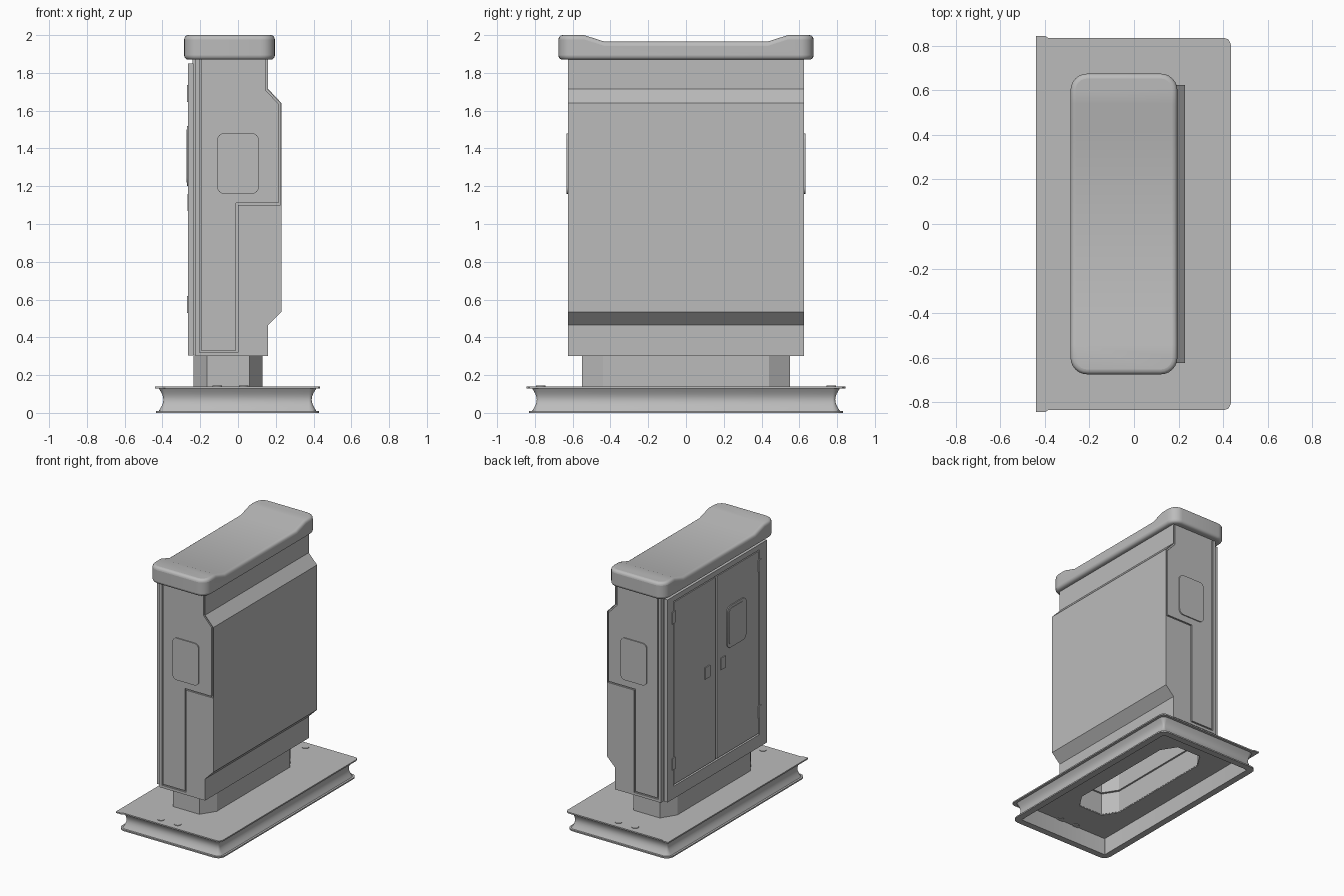
import bpy, bmesh, math
from mathutils import Vector

cube = bpy.data.objects.get("Cube")
if cube:
    bpy.data.objects.remove(cube)

grey = bpy.data.materials.new("plain grey")
grey.use_nodes = True
COLOUR = (0.5, 0.5, 0.5, 1)
grey.diffuse_color = COLOUR
grey.node_tree.nodes["Principled BSDF"].inputs["Base Color"].default_value = COLOUR


def finish(name, bm):
    bmesh.ops.recalc_face_normals(bm, faces=bm.faces)
    mesh = bpy.data.meshes.new(name)
    bm.to_mesh(mesh)
    bm.free()
    ob = bpy.data.objects.new(name, mesh)
    bpy.context.collection.objects.link(ob)
    mesh.materials.append(grey)
    return ob


def prism(name, outline, axis, lo, hi):
    """Extrude a 2D outline along an axis; the outline uses the other two axes in order."""
    def point(p, t):
        q = list(p)
        q.insert("xyz".index(axis), t)
        return Vector(q)
    bm = bmesh.new()
    face = bm.faces.new([bm.verts.new(point(p, lo)) for p in outline])
    top = bmesh.ops.extrude_face_region(bm, geom=[face])["geom"]
    shift = point((0, 0), hi - lo)
    bmesh.ops.translate(bm, vec=shift, verts=[v for v in top if isinstance(v, bmesh.types.BMVert)])
    return finish(name, bm)


def box(name, x, y, z):
    return prism(name, [(x[0], y[0]), (x[1], y[0]), (x[1], y[1]), (x[0], y[1])], "z", *z)


def rounded(a, b, r, steps=4):
    """Rounded rectangle outline between corners a and b."""
    pts = []
    centres = [(b[0] - r, b[1] - r), (a[0] + r, b[1] - r), (a[0] + r, a[1] + r), (b[0] - r, a[1] + r)]
    for k, (cx, cy) in enumerate(centres):
        for i in range(steps + 1):
            t = math.pi / 2 * (k + i / steps)
            pts.append((cx + r * math.cos(t), cy + r * math.sin(t)))
    return pts


def octagon(inset=0.0):
    x0, x1, y = -0.235 + inset, 0.13 - inset, 0.55 - inset
    cx, cy = 0.07, 0.11
    return [(x0, cy - y), (x0 + cx, -y), (x1 - cx, -y), (x1, cy - y),
            (x1, y - cy), (x1 - cx, y), (x0 + cx, y), (x0, y - cy)]


def cut(ob, cutter):
    cutter.hide_render = True
    cutter.hide_viewport = True
    mod = ob.modifiers.new("opening", "BOOLEAN")
    mod.operation = "DIFFERENCE"
    mod.object = cutter
    mod.solver = "EXACT"


def smooth(ob, angle=35):
    bpy.ops.object.select_all(action="DESELECT")
    ob.select_set(True)
    bpy.context.view_layer.objects.active = ob
    bpy.ops.object.shade_smooth_by_angle(angle=math.radians(angle))


# Base: top plate with an opening, on a hollow channel rail
half = [(-0.44, 0.845), (-0.40, 0.845), (-0.385, 0.835), (0.405, 0.835), (0.425, 0.828), (0.435, 0.805)]
plate = prism("base_plate", half + [(x, -y) for x, y in reversed(half)], "z", 0.13, 0.14)
cut(plate, prism("base_opening_cutter", octagon(0.01), "z", 0.05, 0.2))

section = [(0.0, 0.0), (0.0, 0.01), (0.015, 0.01)]
section += [(0.015 + 0.025 * math.sin(math.pi * i / 8), 0.01 + 0.015 * i) for i in range(1, 9)]
section += [(0.05, 0.13), (0.05, 0.0)]
bm = bmesh.new()
rings = []
for d, z in section:
    ring = rounded((-0.435 + d, -0.83 + d), (0.43 - d, 0.83 - d), 0.055 - d, 4)
    rings.append([bm.verts.new((x, y, z)) for x, y in ring])
for a, b in zip(rings, rings[1:] + rings[:1]):
    for i in range(len(a)):
        j = (i + 1) % len(a)
        bm.faces.new((a[i], a[j], b[j], b[i]))
smooth(finish("base_rail", bm))

# Anchor caps on the base plate
for x in (-0.11, 0.03):
    for y in (-0.77, 0.77):
        cap = rounded((x - 0.025, y - 0.025), (x + 0.025, y + 0.025), 0.0249, 6)
        smooth(prism("anchor_cap", cap, "z", 0.125, 0.144))

# Hollow pedestal
pedestal = prism("pedestal", octagon(), "z", 0.135, 0.305)
cut(pedestal, prism("pedestal_cutter", octagon(0.012), "z", 0.05, 0.4))

# Cabinet body with a bulged side, hollow inside
bulge = [(0.16, 0.30), (0.16, 0.465), (0.23, 0.535), (0.23, 1.64), (0.16, 1.715), (0.16, 1.88)]
body = prism("cabinet_body", [(-0.225, 1.88), (-0.225, 0.30)] + bulge, "y", -0.615, 0.615)
cut(body, prism("cabinet_cutter", octagon(0.025), "z", 0.2, 1.8))

# End skins: border strips and inner panels parted by a narrow groove
g = 0.01
upper = [(-0.195, 0.33), (0.0 - g, 0.33), (0.0 - g, 1.11), (0.215, 1.11),
         (0.215, 1.635), (0.145, 1.71), (0.145, 1.88), (-0.195, 1.88)]
border = [(-0.225, 1.88), (-0.225, 0.30)] + bulge + [
    (0.155, 1.88), (0.155, 1.713), (0.225, 1.638), (0.225, 1.10), (0.0, 1.10),
    (0.0, 0.32), (-0.205, 0.32), (-0.205, 1.88)]
for side in (-1, 1):
    lo, hi = sorted((0.61 * side, 0.625 * side))
    prism("end_panel", upper, "y", lo, hi)
    prism("end_border", border, "y", lo, hi)
    lo, hi = sorted((0.62 * side, 0.633 * side))
    smooth(prism("end_hatch", rounded((-0.11, 1.16), (0.11, 1.48), 0.035), "y", lo, hi))

# Door frame on the flat side
box("frame_neck", (-0.24, -0.22), (-0.59, 0.59), (0.31, 1.87))
frame = box("door_frame", (-0.265, -0.235), (-0.6, 0.6), (0.305, 1.85))
cut(frame, box("door_frame_cutter", (-0.3, -0.245), (-0.51, 0.53), (0.40, 1.81)))

# Pair of doors, handles and hinges
for y0, y1, handle, hinge in ((0.02, 0.52, 0.12, 0.53), (-0.5, 0.0, -0.07, -0.51)):
    box("door", (-0.262, -0.24), (y0, y1), (0.41, 1.80))
    box("door_handle", (-0.268, -0.25), (handle - 0.03, handle + 0.03), (1.07, 1.16))
    for z in (0.575, 1.69):
        box("hinge", (-0.27, -0.25), (hinge - 0.018, hinge + 0.018), (z - 0.045, z + 0.045))
smooth(prism("door_hatch", rounded((-0.345, 1.2), (-0.115, 1.52), 0.04), "x", -0.269, -0.25))
smooth(prism("door_hatch_centre", rounded((-0.325, 1.22), (-0.135, 1.5), 0.03), "x", -0.272, -0.25))

# Lid with a dipped top and softened edges
edge = [(-0.675, 1.87), (-0.675, 2.0), (-0.54, 2.0), (-0.43, 1.965)]
lid = prism("lid", edge + [(-y, z) for y, z in reversed(edge)], "x", -0.285, 0.195)
bm = bmesh.new()
bm.from_mesh(lid.data)
corners = [e for e in bm.edges if abs(e.verts[0].co.z - e.verts[1].co.z) > 0.1]
bmesh.ops.bevel(bm, geom=corners, offset=0.075, segments=6, profile=0.5, affect="EDGES")
bm.to_mesh(lid.data)
bm.free()
bevel = lid.modifiers.new("soft_edges", "BEVEL")
bevel.width = 0.022
bevel.segments = 4
bevel.limit_method = "ANGLE"
bevel.angle_limit = math.radians(40)
smooth(lid, 40)
